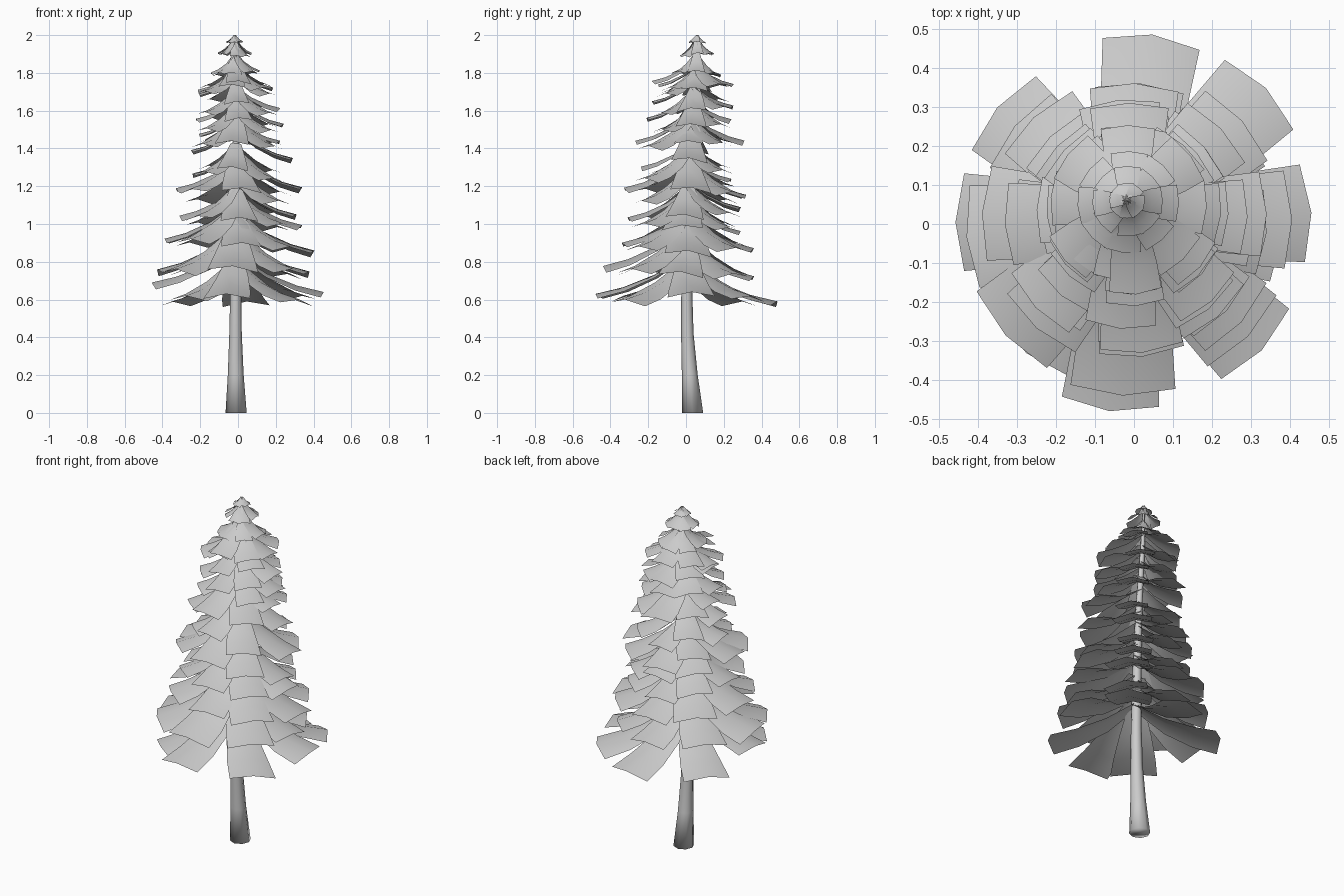
import bpy, bmesh, math, random
from mathutils import Vector

if "Cube" in bpy.data.objects:
    bpy.data.objects.remove(bpy.data.objects["Cube"])

random.seed(7)

# Trunk path: x, y, z, radius
PATH = [(-0.01, 0.035, 0, 0.056), (-0.012, 0.02, 0.2, 0.042), (-0.013, 0.007, 0.42, 0.033),
        (-0.012, 0.004, 0.65, 0.029), (-0.012, 0.01, 1.0, 0.024), (-0.01, 0.03, 1.4, 0.018),
        (-0.014, 0.055, 1.75, 0.012), (-0.018, 0.06, 1.985, 0.005)]


def axis(z):
    for a, b in zip(PATH, PATH[1:]):
        if z <= b[2]:
            f = (z - a[2]) / (b[2] - a[2])
            return Vector((a[0] + (b[0] - a[0]) * f, a[1] + (b[1] - a[1]) * f, 0))
    return Vector((PATH[-1][0], PATH[-1][1], 0))


def finish(bm, name):
    me = bpy.data.meshes.new(name)
    bm.normal_update()
    bm.to_mesh(me)
    bm.free()
    for p in me.polygons:
        p.use_smooth = True
    ob = bpy.data.objects.new(name, me)
    bpy.context.collection.objects.link(ob)


def add_bough(bm, ang, z_tip, reach, slope, width):
    """Arched card, narrow at the trunk, steep first and flatter at the tip."""
    out = Vector((math.cos(ang), math.sin(ang), 0))
    side = Vector((-out.y, out.x, 0))
    base = axis(z_tip)
    r = max(0.03, reach - base.dot(out))
    drop = r * slope
    twist = random.uniform(-0.1, 0.1)
    rows = []
    for t, d, w in ((0.02, 0, 0.35), (0.35, 0.5, 0.68), (0.7, 0.83, 0.9), (1, 1, 1)):
        row = []
        for s in (-1, 0, 1):
            half = s * w * width / 2
            p = base + out * (r * t - abs(s) * 0.05 * r * t) + side * half
            p.z = min(2.0, z_tip + drop * (1 - d) - abs(half) * 0.2 + half * twist)
            row.append(bm.verts.new(p))
        rows.append(row)
    for a, b in zip(rows, rows[1:]):
        for i in range(2):
            bm.faces.new((a[i], b[i], b[i + 1], a[i + 1]))


# Trunk
bm = bmesh.new()
N = 8
rings = [[bm.verts.new((x + r * math.cos(2 * math.pi * i / N), y + r * math.sin(2 * math.pi * i / N), z))
          for i in range(N)] for x, y, z, r in PATH]
for a, b in zip(rings, rings[1:]):
    for i in range(N):
        j = (i + 1) % N
        bm.faces.new((a[i], a[j], b[j], b[i]))
bm.faces.new(rings[0][::-1])
bm.faces.new(rings[-1])
finish(bm, "trunk")

# Lowest boughs: angle, tip height, reach
bm = bmesh.new()
for deg, z, r in ((83, 0.59, 0.487), (44.5, 0.62, 0.485), (3, 0.64, 0.455), (-44, 0.6, 0.46),
                  (-96, 0.63, 0.483), (-128, 0.62, 0.43), (180, 0.69, 0.457), (139, 0.59, 0.46)):
    add_bough(bm, math.radians(deg), z, r, 0.42, 0.25)
finish(bm, "boughs_lowest")

# Upper tiers: tip height and reach at right, back, left, front
TIERS = [(0.75, 0.38, 0.73, 0.36, 0.77, 0.43, 0.77, 0.44),
         (0.87, 0.405, 0.87, 0.36, 0.92, 0.39, 0.91, 0.34),
         (0.99, 0.34, 0.96, 0.29, 1.04, 0.31, 1.04, 0.31),
         (1.06, 0.31, 1.08, 0.29, 1.18, 0.33, 1.20, 0.33),
         (1.20, 0.34, 1.15, 0.32, 1.26, 0.24, 1.30, 0.24),
         (1.36, 0.29, 1.23, 0.24, 1.40, 0.25, 1.45, 0.27),
         (1.43, 0.22, 1.43, 0.31, 1.47, 0.21, 1.55, 0.21),
         (1.53, 0.24, 1.55, 0.24, 1.56, 0.22, 1.64, 0.18),
         (1.61, 0.22, 1.62, 0.25, 1.68, 0.21, 1.75, 0.18)]
for k, tier in enumerate(TIERS):
    bm = bmesh.new()
    for i in range(8):
        a, b = i // 2, (i + i % 2) // 2 % 4
        z = (tier[2 * a] + tier[2 * b]) / 2
        r = (tier[2 * a + 1] + tier[2 * b + 1]) / 2
        ang = math.pi / 4 * i + random.uniform(-0.1, 0.1)
        add_bough(bm, ang, z + random.uniform(-0.012, 0.012), r, 0.48, 0.04 + 0.52 * r)
    finish(bm, "boughs_tier_%d" % (k + 1))

# Crown tiers: tip height, reach from trunk, slope
for k, (z, r, s) in enumerate([(1.72, 0.2, 0.5), (1.80, 0.13, 0.75), (1.90, 0.09, 0.9), (1.965, 0.045, 0.9)]):
    bm = bmesh.new()
    for i in range(8):
        ang = math.pi / 4 * i + random.uniform(-0.15, 0.15)
        out = Vector((math.cos(ang), math.sin(ang), 0))
        add_bough(bm, ang, z + random.uniform(-0.12, 0.12) * r, r + axis(z).dot(out), s, 0.01 + 0.65 * r)
    finish(bm, "crown_tier_%d" % (k + 1))
